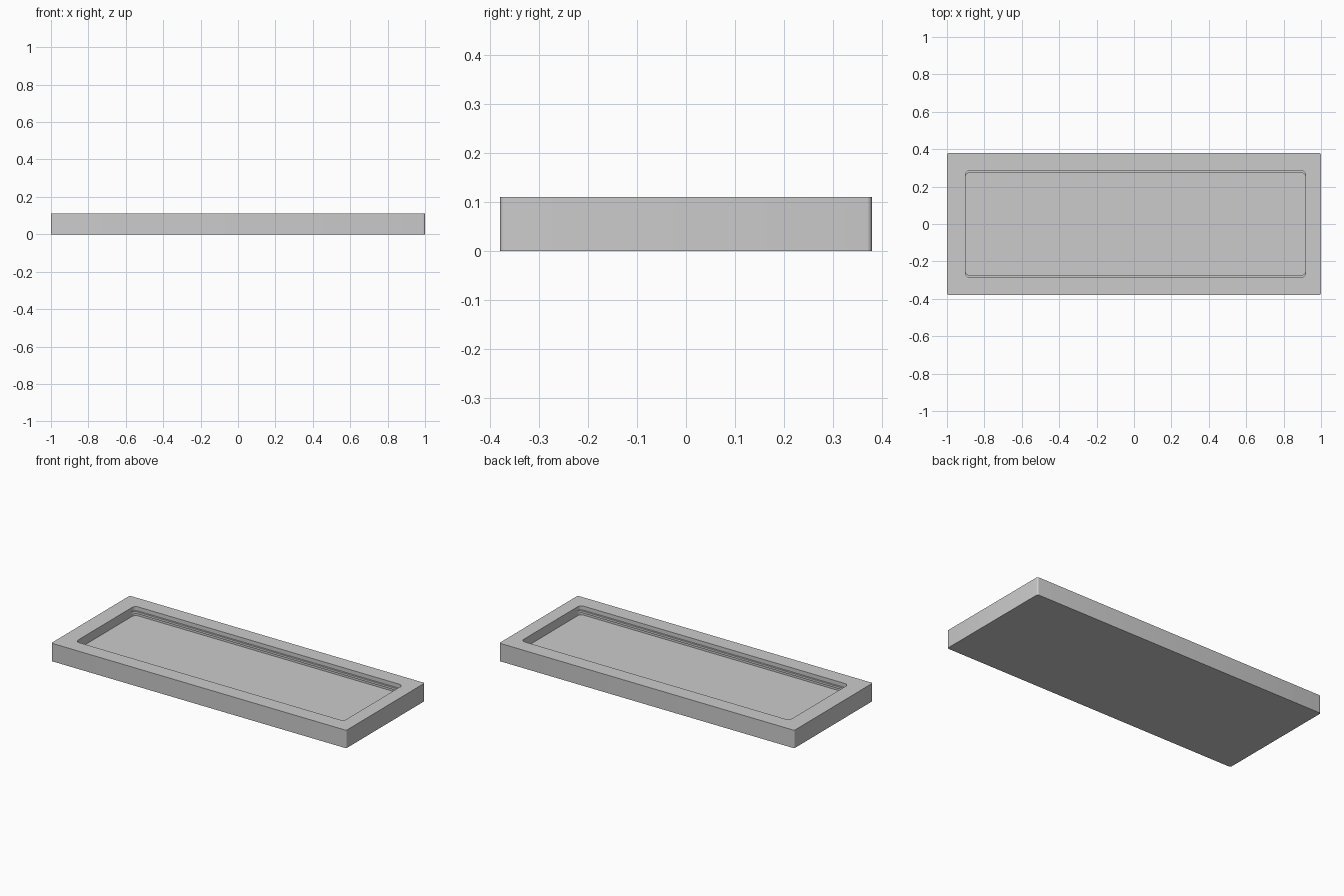
import bpy, bmesh, math

cube = bpy.data.objects.get("Cube")
if cube:
    bpy.data.objects.remove(cube, do_unlink=True)

grey = bpy.data.materials.new("light grey")
grey.use_nodes = True
colour = (0.6, 0.6, 0.6, 1)
grey.diffuse_color = colour
grey.node_tree.nodes["Principled BSDF"].inputs["Base Color"].default_value = colour


def rounded_ring(bm, cx, hx, hy, radius, z, steps=5):
    """Ring of vertices around a rectangle with rounded corners."""
    ring = []
    for i, (sx, sy) in enumerate([(1, 1), (-1, 1), (-1, -1), (1, -1)]):
        for k in range(steps + 1):
            a = math.pi / 2 * (i + k / steps)
            ring.append(bm.verts.new((cx + sx * (hx - radius) + radius * math.cos(a),
                                      sy * (hy - radius) + radius * math.sin(a), z)))
    return ring


bm = bmesh.new()
HEIGHT, FLOOR, SHIFT = 0.11, 0.055, 0.008
# Outer block
rings = [rounded_ring(bm, 0, 1, 0.38, 0.01, z) for z in (0, HEIGHT)]
# Recess wall with a guide ridge along both long sides and a slot under it
for half_depth, z in [(0.286, HEIGHT), (0.286, 0.085), (0.275, 0.085),
                      (0.275, 0.072), (0.286, 0.072), (0.286, FLOOR)]:
    rings.append(rounded_ring(bm, SHIFT, 0.909, half_depth, 0.025, z))

for low, high in zip(rings, rings[1:]):
    for i in range(len(low)):
        j = (i + 1) % len(low)
        bm.faces.new((low[i], low[j], high[j], high[i]))
bm.faces.new(rings[0][::-1])
bm.faces.new(rings[-1])
bmesh.ops.recalc_face_normals(bm, faces=bm.faces)

mesh = bpy.data.meshes.new("tray")
bm.to_mesh(mesh)
bm.free()
mesh.materials.append(grey)
tray = bpy.data.objects.new("tray", mesh)
bpy.context.collection.objects.link(tray)
bpy.context.view_layer.objects.active = tray
tray.select_set(True)
bpy.ops.object.shade_smooth_by_angle(angle=math.radians(30))
